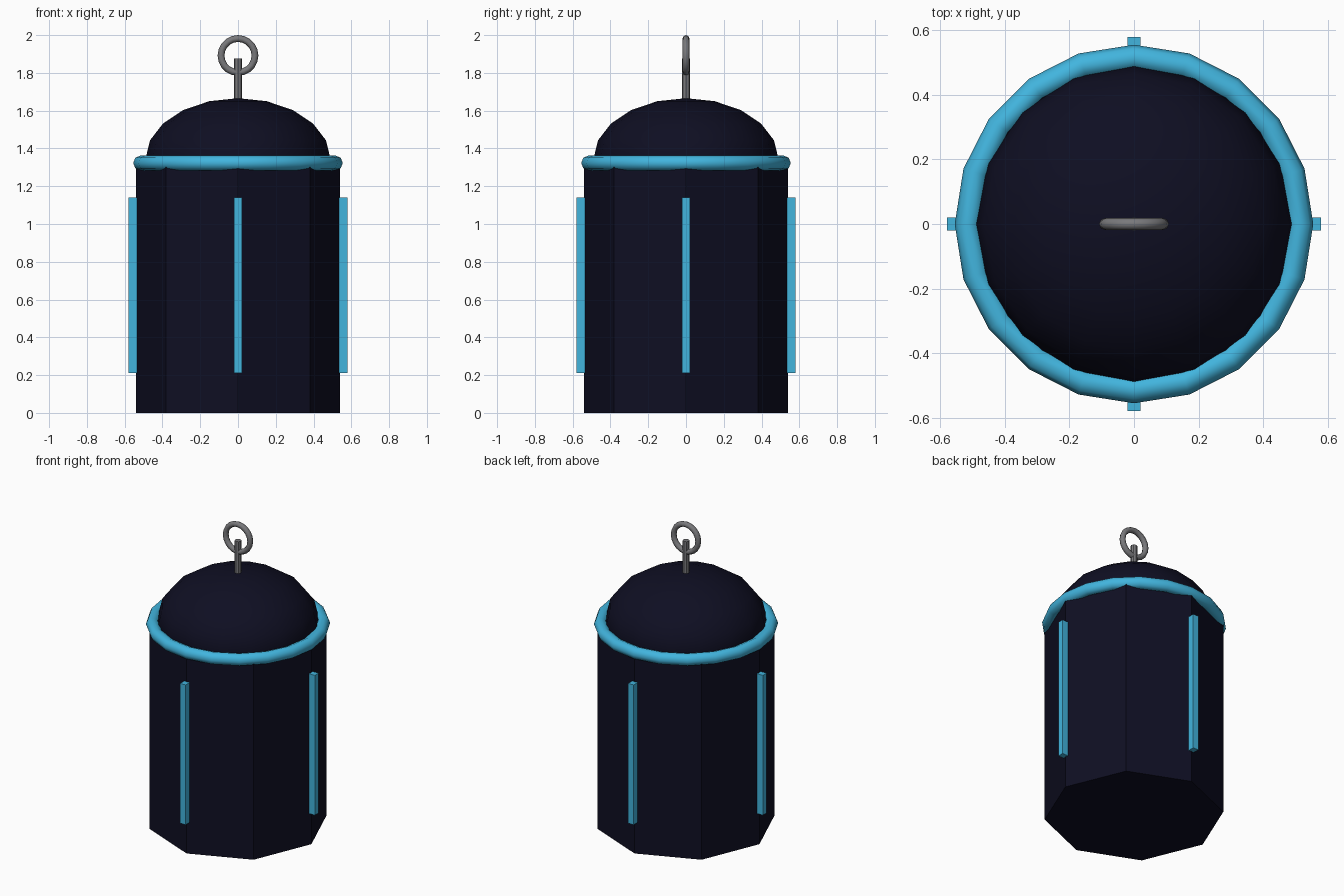
import bpy, math

if "Cube" in bpy.data.objects:
    bpy.data.objects.remove(bpy.data.objects["Cube"])


def material(name, rgb):
    m = bpy.data.materials.new(name)
    m.diffuse_color = (*rgb, 1)
    m.use_nodes = True
    m.node_tree.nodes["Principled BSDF"].inputs["Base Color"].default_value = m.diffuse_color
    return m


NAVY = material("dark navy", (0.0045, 0.0045, 0.0160))
BLUE = material("sky blue", (0.054, 0.46, 0.73))
GREY = material("metal grey", (0.19, 0.19, 0.20))


def finish(name, mat, smooth=False):
    o = bpy.context.object
    o.name = name
    o.data.materials.append(mat)
    bpy.ops.object.transform_apply(location=False, rotation=True, scale=True)
    if smooth:
        bpy.ops.object.shade_smooth_by_angle(angle=math.radians(50))
    return o


def prism(name, mat, sides, radius, z0, z1, turn=0.0):
    bpy.ops.mesh.primitive_cylinder_add(vertices=sides, radius=radius, depth=z1 - z0,
                                        location=(0, 0, (z0 + z1) / 2), rotation=(0, 0, turn))
    return finish(name, mat)


# Eight-sided body with corners on the axes
prism("body", NAVY, 8, 0.54, 0, 1.343)

# Flattened dome on top
bpy.ops.mesh.primitive_uv_sphere_add(segments=16, ring_count=10, radius=1, location=(0, 0, 1.343))
bpy.context.object.scale = (0.49, 0.49, 0.323)
finish("dome", NAVY, True)

# Band around the rim
bpy.ops.mesh.primitive_torus_add(major_segments=20, minor_segments=8, major_radius=0.515,
                                 minor_radius=0.04, location=(0, 0, 1.323))
finish("rim_band", BLUE, True)

# Four upright strips
for i, side in enumerate(("right", "back", "left", "front")):
    a = i * math.pi / 2
    r = 0.557
    bpy.ops.mesh.primitive_cube_add(size=1, location=(r * math.cos(a), r * math.sin(a), 0.675),
                                    rotation=(0, 0, a))
    bpy.context.object.scale = (0.043, 0.04, 0.93)
    finish(side + "_strip", BLUE)

# Hanging post and ring
prism("post", GREY, 8, 0.021, 1.62, 1.875)
bpy.ops.mesh.primitive_torus_add(major_segments=20, minor_segments=8, major_radius=0.09,
                                 minor_radius=0.018, location=(0, 0, 1.892),
                                 rotation=(math.pi / 2, 0, 0))
finish("hanging_ring", GREY, True)
